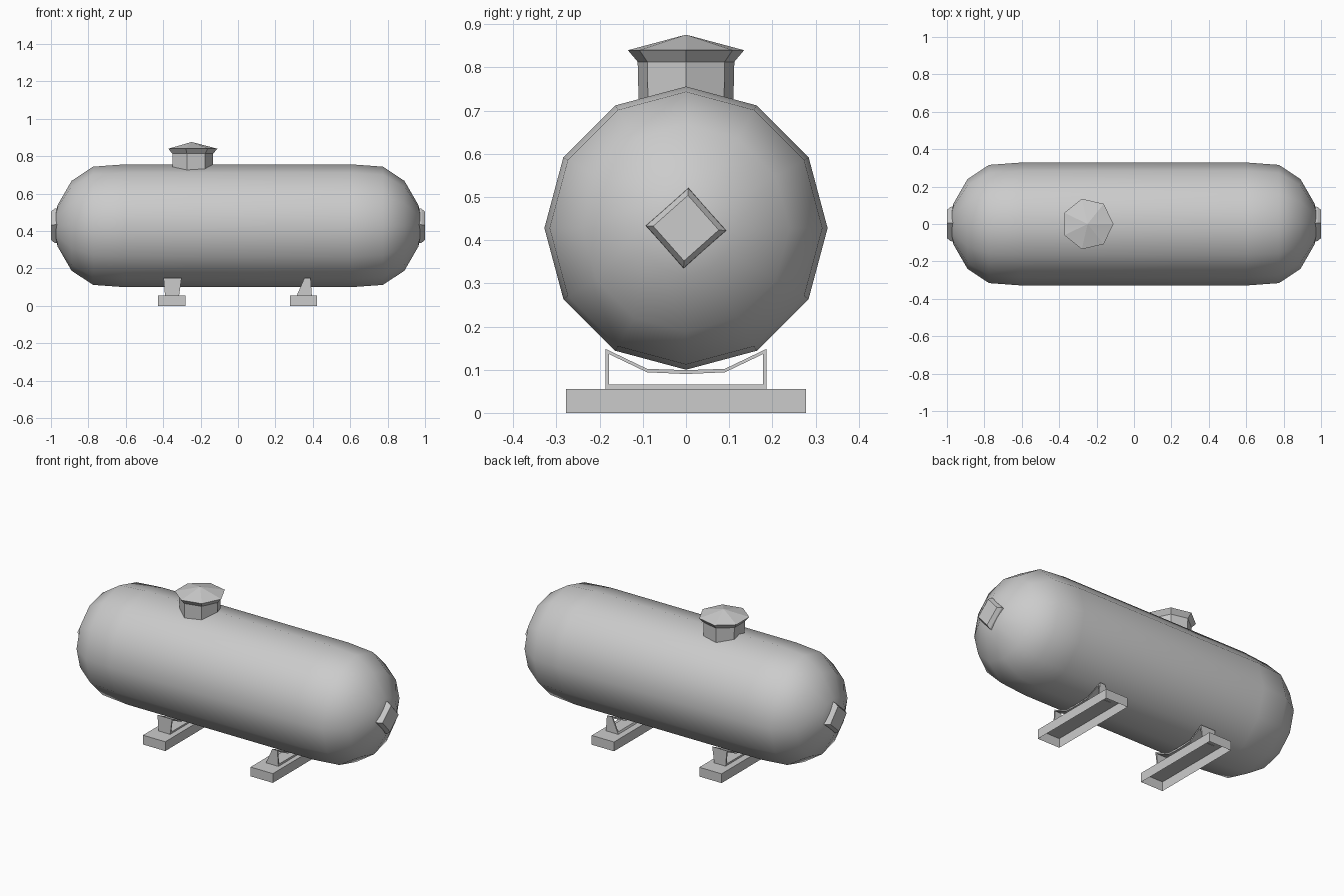
import bpy, bmesh, math
from mathutils import Vector

if "Cube" in bpy.data.objects:
    bpy.data.objects.remove(bpy.data.objects["Cube"], do_unlink=True)

GREY = (0.6, 0.6, 0.6, 1)
metal = bpy.data.materials.new("grey_metal")
metal.use_nodes = True
metal.diffuse_color = GREY
metal.node_tree.nodes["Principled BSDF"].inputs["Base Color"].default_value = GREY


def finish(name, bm, smooth_angle=0, sharp=None):
    """Shade the mesh, keep hard edges and link it as an object."""
    bmesh.ops.recalc_face_normals(bm, faces=bm.faces)
    for f in bm.faces:
        f.smooth = smooth_angle > 0
    for e in bm.edges:
        if e.calc_face_angle(0) > math.radians(smooth_angle) or (sharp and sharp(e)):
            e.smooth = False
    mesh = bpy.data.meshes.new(name)
    bm.to_mesh(mesh)
    bm.free()
    mesh.materials.append(metal)
    obj = bpy.data.objects.new(name, mesh)
    bpy.context.collection.objects.link(obj)
    return obj


def lathe(bm, profile, sides, place):
    """Rings of (along, radius) joined into a capped skin."""
    rings = []
    for along, r in profile:
        rings.append([bm.verts.new(place(along, r, 2 * math.pi * i / sides))
                      for i in range(sides)])
    for a, b in zip(rings, rings[1:]):
        for i in range(sides):
            j = (i + 1) % sides
            bm.faces.new((a[i], a[j], b[j], b[i]))
    for ring, along in ((rings[0], profile[0][0]), (rings[-1], profile[-1][0])):
        bm.faces.new(ring)


# Tank: twelve-sided capsule lying along x
AXIS_Z = 0.428


def around_x(x, r, a):
    return Vector((x, r * math.sin(a), AXIS_Z + r * math.cos(a)))


dome = [(0.61, 0.328), (0.775, 0.316), (0.89, 0.24), (0.965, 0.11), (0.98, 0.04)]
profile = [(-x, r) for x, r in reversed(dome)] + dome


def body_ridge(e):
    # Every second lengthwise ridge of the straight body stays crisp
    a, b = (v.co for v in e.verts)
    if abs(a.x - b.x) < 1:
        return False
    step = round(math.degrees(math.atan2(a.y, a.z - AXIS_Z)) / 30)
    return step % 2 == 1


bm = bmesh.new()
lathe(bm, profile, 12, around_x)
finish("tank_body", bm, 40, body_ridge)

# End fittings: square diamond stubs on both domes
for name, s in (("left_end_fitting", 1), ("right_end_fitting", -1)):
    bm = bmesh.new()
    lathe(bm, [(s * 0.955, 0.095), (s * 0.98, 0.092), (s, 0.076)], 4,
          lambda x, r, a: around_x(x, r, a + 0.06))
    finish(name, bm)


# Hatch: seven-sided neck and flared lid with a low peak
def around_z(z, r, a):
    return Vector((-0.248 + r * math.cos(a), r * math.sin(a), z))


bm = bmesh.new()
lathe(bm, [(0.70, 0.112), (0.82, 0.115)], 7, around_z)
finish("hatch_neck", bm)
bm = bmesh.new()
lathe(bm, [(0.81, 0.112), (0.84, 0.138), (0.875, 0.004)], 7, around_z)
finish("hatch_lid", bm)


# Feet: channels open underneath
def foot(name, x):
    bm = bmesh.new()
    bmesh.ops.create_cube(bm, size=1)
    for v in bm.verts:
        v.co = (x + v.co.x * 0.146, v.co.y * 0.556, 0.0275 + v.co.z * 0.055)
    bm.normal_update()
    bottom = [f for f in bm.faces if f.normal.z < -0.9]
    bmesh.ops.delete(bm, geom=bottom, context='FACES_ONLY')
    finish(name, bm)


# Saddles: thin closed bands with a dished top, on the feet
OUTER = [(-0.186, 0.053), (0.186, 0.053), (0.186, 0.148), (0.09, 0.102),
         (0, 0.099), (-0.09, 0.102), (-0.186, 0.148)]
INNER = [(-0.178, 0.066), (0.178, 0.066), (0.178, 0.136), (0.09, 0.094),
         (0, 0.090), (-0.09, 0.094), (-0.178, 0.136)]


def saddle(name, low, high):
    bm = bmesh.new()

    def ring(points, side):
        out = []
        for y, z in points:
            t = (z - 0.053) / 0.095
            out.append(bm.verts.new((low[side] + (high[side] - low[side]) * t, y, z)))
        return out

    loops = [ring(OUTER, 0), ring(OUTER, 1), ring(INNER, 1), ring(INNER, 0)]
    n = len(OUTER)
    for k in range(4):
        a, b = loops[k], loops[(k + 1) % 4]
        for i in range(n):
            j = (i + 1) % n
            bm.faces.new((a[i], a[j], b[j], b[i]))
    finish(name, bm)


foot("right_foot", -0.355)
foot("left_foot", 0.35)
saddle("right_saddle", (-0.39, -0.315), (-0.398, -0.302))
saddle("left_saddle", (0.313, 0.395), (0.355, 0.388))
